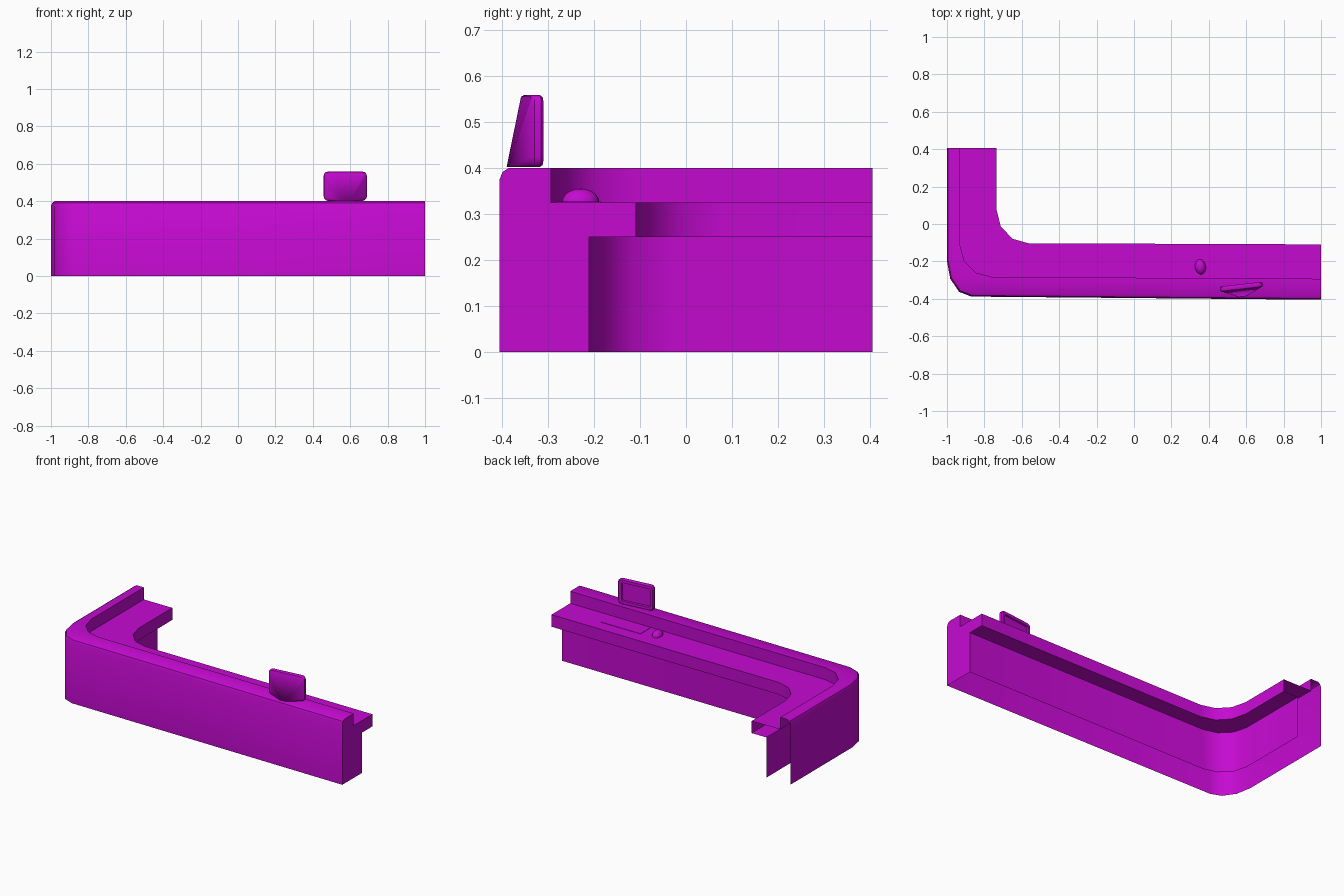
import bpy, bmesh, math
from mathutils import Matrix, Vector

cube = bpy.data.objects.get("Cube")
if cube:
    bpy.data.objects.remove(cube)

paint = bpy.data.materials.new("magenta")
paint.use_nodes = True
colour = (0.56, 0.003, 0.64, 1)
paint.diffuse_color = colour
paint.node_tree.nodes["Principled BSDF"].inputs["Base Color"].default_value = colour


def finish(bm, name, angle=35):
    bmesh.ops.recalc_face_normals(bm, faces=bm.faces[:])
    mesh = bpy.data.meshes.new(name)
    bm.to_mesh(mesh)
    bm.free()
    mesh.materials.append(paint)
    obj = bpy.data.objects.new(name, mesh)
    bpy.context.collection.objects.link(obj)
    bpy.ops.object.select_all(action="DESELECT")
    obj.select_set(True)
    bpy.context.view_layer.objects.active = obj
    bpy.ops.object.shade_smooth_by_angle(angle=math.radians(angle))
    return obj


def rail(x, y, y_end, rx, ry, z):
    """L-shaped path: short arm, rounded corner, long arm."""
    pts = [(x, 0.405, z)]
    for i in range(4):
        a = i * math.pi / 6
        pts.append((x + rx * (1 - math.cos(a)), y + ry * (1 - math.sin(a)), z))
    return pts + [(1, y_end, z)]


# Dashboard shell: open underneath and at the short arm, closed at the long end
def outer(inset, z):
    return rail(-1 + inset, -0.388 + inset, -0.405 + inset, 0.13, 0.19, z)


def lip(z):
    return rail(-0.93, -0.283, -0.293, 0.17, 0.17, z)


def ledge(z):
    return rail(-0.735, -0.103, -0.109, 0.17, 0.18, z)


def inner(z):
    return rail(-0.835, -0.203, -0.211, 0.17, 0.17, z)


rails = [outer(0, 0), outer(0, 0.375), outer(0.006, 0.391), outer(0.02, 0.4),
         lip(0.4), lip(0.325), ledge(0.325), ledge(0.25), inner(0.25), inner(0)]
bm = bmesh.new()
rows = [[bm.verts.new(p) for p in r] for r in rails]
for a, b in zip(rows, rows[1:]):
    for i in range(len(a) - 1):
        bm.faces.new((a[i], a[i + 1], b[i + 1], b[i]))
bm.faces.new([r[-1] for r in rows])
finish(bm, "dashboard_shell")

# Mirror: rounded plate tapering forward to a low foot, with a recessed glass
bm = bmesh.new()
half_w, half_h, r = 0.115, 0.078, 0.022
outline = []
for k, (sx, sz) in enumerate([(1, 1), (-1, 1), (-1, -1), (1, -1)]):
    for j in range(4):
        a = (k + j / 3) * math.pi / 2
        outline.append((sx * (half_w - r) + r * math.cos(a),
                        sz * (half_h - r) + r * math.sin(a)))
for y, s in ((0, 0.95), (-0.006, 1), (-0.02, 1), (-0.026, 0.96)):
    for x, z in outline:
        bm.verts.new((x * s, y, z * s))
for x in (-0.02, 0.02):
    bm.verts.new((x, -0.066, -half_h))
hull = bmesh.ops.convex_hull(bm, input=bm.verts[:])
bmesh.ops.delete(bm, geom=[v for v in bm.verts if not v.link_faces], context="VERTS")
bmesh.ops.dissolve_limit(bm, angle_limit=0.01, verts=bm.verts[:], edges=bm.edges[:])
bm.normal_update()
back = max(bm.faces, key=lambda f: f.calc_center_median().y)
bmesh.ops.inset_region(bm, faces=[back], thickness=0.018)
bmesh.ops.inset_region(bm, faces=[back], thickness=0.003, depth=-0.008)
bm.transform(Matrix.Translation((0.572, -0.322, 0.48)) @ Matrix.Rotation(math.radians(6.5), 4, "Z"))
finish(bm, "rear_mirror")

# Small domed knob on the ledge
bm = bmesh.new()
bmesh.ops.create_uvsphere(bm, u_segments=16, v_segments=10, radius=1)
bm.transform(Matrix.Translation((0.355, -0.229, 0.325))
             @ Matrix.Rotation(math.radians(8), 4, "Z")
             @ Matrix.Diagonal((0.029, 0.041, 0.03, 1)))
finish(bm, "ledge_knob", 60)

# Thin panel on the ledge beside the knob
bm = bmesh.new()
bmesh.ops.create_cube(bm, size=1)
bm.transform(Matrix.Translation((0.58, -0.235, 0.325)) @ Matrix.Diagonal((0.275, 0.1, 0.004, 1)))
finish(bm, "ledge_panel")
